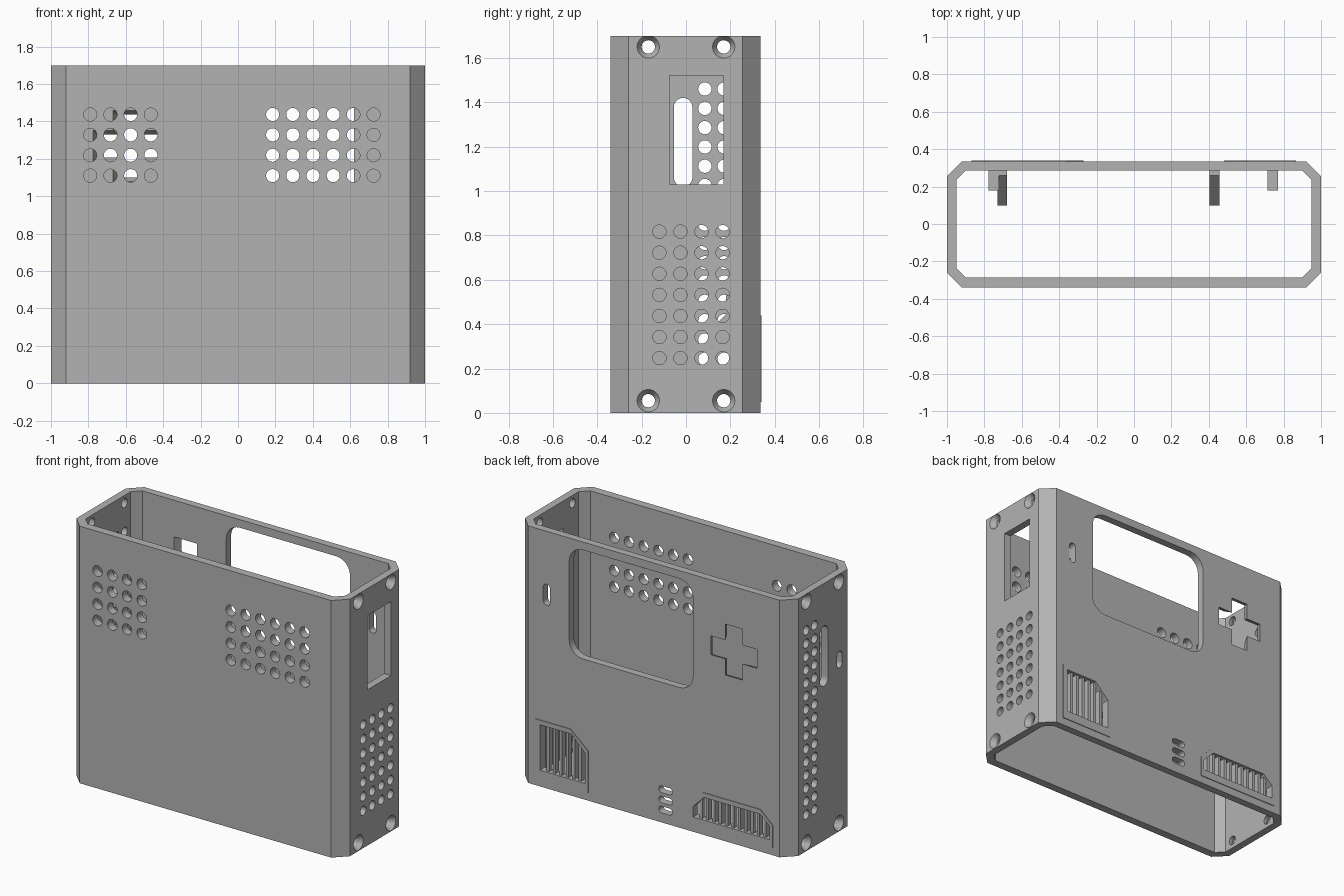
import bpy, bmesh, math

cube = bpy.data.objects.get("Cube")
if cube:
    bpy.data.objects.remove(cube, do_unlink=True)

grey = bpy.data.materials.new("case_grey")
grey.use_nodes = True
COLOUR = (0.45, 0.45, 0.45, 1)
grey.diffuse_color = COLOUR
grey.node_tree.nodes["Principled BSDF"].inputs["Base Color"].default_value = COLOUR

PLACE = {"X": lambda a, b, d: (d, a, b),
         "Y": lambda a, b, d: (a, d, b),
         "Z": lambda a, b, d: (a, b, d)}


def prism(bm, axis, pts, d0, d1, pts2=None):
    """Extrude an outline along an axis, optionally tapering to a second outline."""
    put = PLACE[axis]
    lo = [bm.verts.new(put(a, b, d0)) for a, b in pts]
    hi = [bm.verts.new(put(a, b, d1)) for a, b in (pts2 or pts)]
    bm.faces.new(lo)
    bm.faces.new(hi)
    n = len(lo)
    for i in range(n):
        j = (i + 1) % n
        bm.faces.new((lo[i], lo[j], hi[j], hi[i]))


def rounded(a, b, half_a, half_b, r, steps=6):
    """Rectangle with round corners; equal sizes and radius give a circle."""
    pts = []
    for k, (sa, sb) in enumerate(((1, 1), (-1, 1), (-1, -1), (1, -1))):
        for s in range(steps + 1):
            t = math.pi / 2 * (k + s / steps)
            p = (a + sa * (half_a - r) + r * math.cos(t),
                 b + sb * (half_b - r) + r * math.sin(t))
            if not pts or math.dist(p, pts[-1]) > 1e-5:
                pts.append(p)
    if math.dist(pts[0], pts[-1]) < 1e-5:
        pts.pop()
    return pts


def circle(a, b, r):
    return rounded(a, b, r, r, r)


def rect(a0, a1, b0, b1):
    return [(a0, b0), (a1, b0), (a1, b1), (a0, b1)]


def octagon(x, y0, y1, c):
    return [(-x, y0 + c), (-x + c, y0), (x - c, y0), (x, y0 + c),
            (x, y1 - c), (x - c, y1), (-x + c, y1), (-x, y1 - c)]


def plus(a, b, arm, half, grow):
    arm, half = arm + grow, half + grow
    quarter = [(arm, -half), (arm, half), (half, half)]
    pts = []
    for c, s in ((1, 0), (0, 1), (-1, 0), (0, -1)):
        pts += [(a + u * c - v * s, b + u * s + v * c) for u, v in quarter]
    return pts


def finish(name, bm):
    bmesh.ops.recalc_face_normals(bm, faces=bm.faces)
    mesh = bpy.data.meshes.new(name)
    bm.to_mesh(mesh)
    bm.free()
    obj = bpy.data.objects.new(name, mesh)
    bpy.context.collection.objects.link(obj)
    mesh.materials.append(grey)
    return obj


def solid(name, axis, pts, d0, d1):
    bm = bmesh.new()
    prism(bm, axis, pts, d0, d1)
    return finish(name, bm)


def activate(obj):
    bpy.ops.object.select_all(action="DESELECT")
    obj.select_set(True)
    bpy.context.view_layer.objects.active = obj


def cut(obj, cutter):
    cutter.hide_render = True
    mod = obj.modifiers.new("cut", "BOOLEAN")
    mod.operation, mod.solver, mod.object = "DIFFERENCE", "EXACT", cutter
    activate(obj)
    bpy.ops.object.modifier_apply(modifier=mod.name)


def discard(obj):
    bpy.data.objects.remove(obj, do_unlink=True)


# Case: chamfered tube, open at top and bottom
HEIGHT = 1.7
case = solid("case_shell", "Z", octagon(1, -0.34, 0.335, 0.08), 0, HEIGHT)
cavity = solid("cavity_cutter", "Z", octagon(0.95, -0.285, 0.285, 0.05), -0.1, HEIGHT + 0.1)
cut(case, cavity)
discard(cavity)

# Vent outlines in the back panel: frame outside and opening inside
VENTS = {
    "left_vent": (
        [(0.865, 0.05), (0.48, 0.05), (0.48, 0.33), (0.61, 0.44), (0.865, 0.44)],
        [(0.83, 0.11), (0.5, 0.11), (0.5, 0.31), (0.6, 0.41), (0.83, 0.41)]),
    "right_vent": (
        [(-0.27, 0.05), (-0.87, 0.05), (-0.87, 0.2), (-0.78, 0.28), (-0.36, 0.28), (-0.27, 0.19)],
        [(-0.29, 0.1), (-0.85, 0.1), (-0.85, 0.19), (-0.78, 0.25), (-0.37, 0.25), (-0.29, 0.17)]),
}

bm = bmesh.new()
BACK = (0.25, 0.4)
FRONT = (-0.4, -0.2)
LEFT = (0.9, 1.1)
RIGHT = (-1.1, -0.9)

# Front speaker holes
for start, count in ((-0.79, 4), (0.185, 6)):
    for i in range(count):
        for k in range(4):
            prism(bm, "Y", circle(start + 0.108 * i, 1.11 + 0.109 * k, 0.035), *FRONT)

# Left wall: port window and hole grid
prism(bm, "X", rect(-0.075, 0.17, 1.03, 1.52), *LEFT)
for i in range(4):
    for k in range(7):
        prism(bm, "X", circle(-0.12 + 0.095 * i, 0.247 + 0.095 * k, 0.03), *LEFT)

# Right wall: hole columns, long slot, small slot
for y in (0.085, 0.172):
    for k in range(15):
        prism(bm, "X", circle(y, 0.242 + 0.087 * k, 0.03), *RIGHT)
prism(bm, "X", rounded(-0.013, 1.22, 0.042, 0.2, 0.042), *RIGHT)
prism(bm, "X", rounded(-0.175, 1.135, 0.027, 0.055, 0.027), *RIGHT)

# Countersunk screw holes on both side walls
for side in (-1, 1):
    for y in (-0.17, 0.17):
        for z in (0.055, 1.65):
            prism(bm, "X", circle(y, z, 0.012), side * 0.94, side * 1.01, circle(y, z, 0.057))

# Back panel: screen window, cross opening, slots and vents
prism(bm, "Y", rounded(0.167, 1.287, 0.453, 0.36, 0.1), *BACK)
prism(bm, "Y", plus(-0.585, 1.268, 0.168, 0.062, 0.024), 0.28, 0.34,
      plus(-0.585, 1.268, 0.168, 0.062, -0.002))
prism(bm, "Y", rounded(0.785, 1.28, 0.025, 0.07, 0.025), *BACK)
for z in (0.085, 0.152, 0.219):
    prism(bm, "Y", rounded(-0.085, z, 0.05, 0.022, 0.022), *BACK)
for frame, opening in VENTS.values():
    prism(bm, "Y", opening, *BACK)
cutters = finish("opening_cutter", bm)
cut(case, cutters)

# Straight bores through the countersinks
bm = bmesh.new()
for span in (LEFT, RIGHT):
    for y in (-0.17, 0.17):
        for z in (0.055, 1.65):
            prism(bm, "X", circle(y, z, 0.03), *span)
bores = finish("bore_cutter", bm)
cut(case, bores)
discard(bores)
activate(case)
bpy.ops.object.shade_smooth_by_angle(angle=math.radians(30))

# Vent frames and slats
for name, (frame, opening) in VENTS.items():
    rim = solid(name + "_frame", "Y", frame, 0.33, 0.34)
    cut(rim, cutters)
    xs = [p[0] for p in opening]
    zs = [p[1] for p in opening]
    count = round((max(xs) - min(xs)) / 0.047)
    pitch = (max(xs) - min(xs)) / count
    bm = bmesh.new()
    for i in range(1, count):
        x = min(xs) + pitch * i
        prism(bm, "Y", rect(x - 0.01, x + 0.01, min(zs) - 0.01, max(zs) + 0.01), 0.29, 0.325)
    finish(name + "_slats", bm)
discard(cutters)

# Inner support brackets and pegs on the back panel
bracket = [(0.1, 0.29), (0.3, 0.29), (0.3, 0.525), (0.26, 0.525), (0.1, 0.365)]
for name, x in (("right_bracket", -0.705), ("left_bracket", 0.43)):
    solid(name, "X", bracket, x - 0.026, x + 0.026)
for name, x in (("right_peg", -0.75), ("left_peg", 0.742)):
    solid(name, "Y", rect(x - 0.027, x + 0.027, 0.47, 0.53), 0.18, 0.3)
